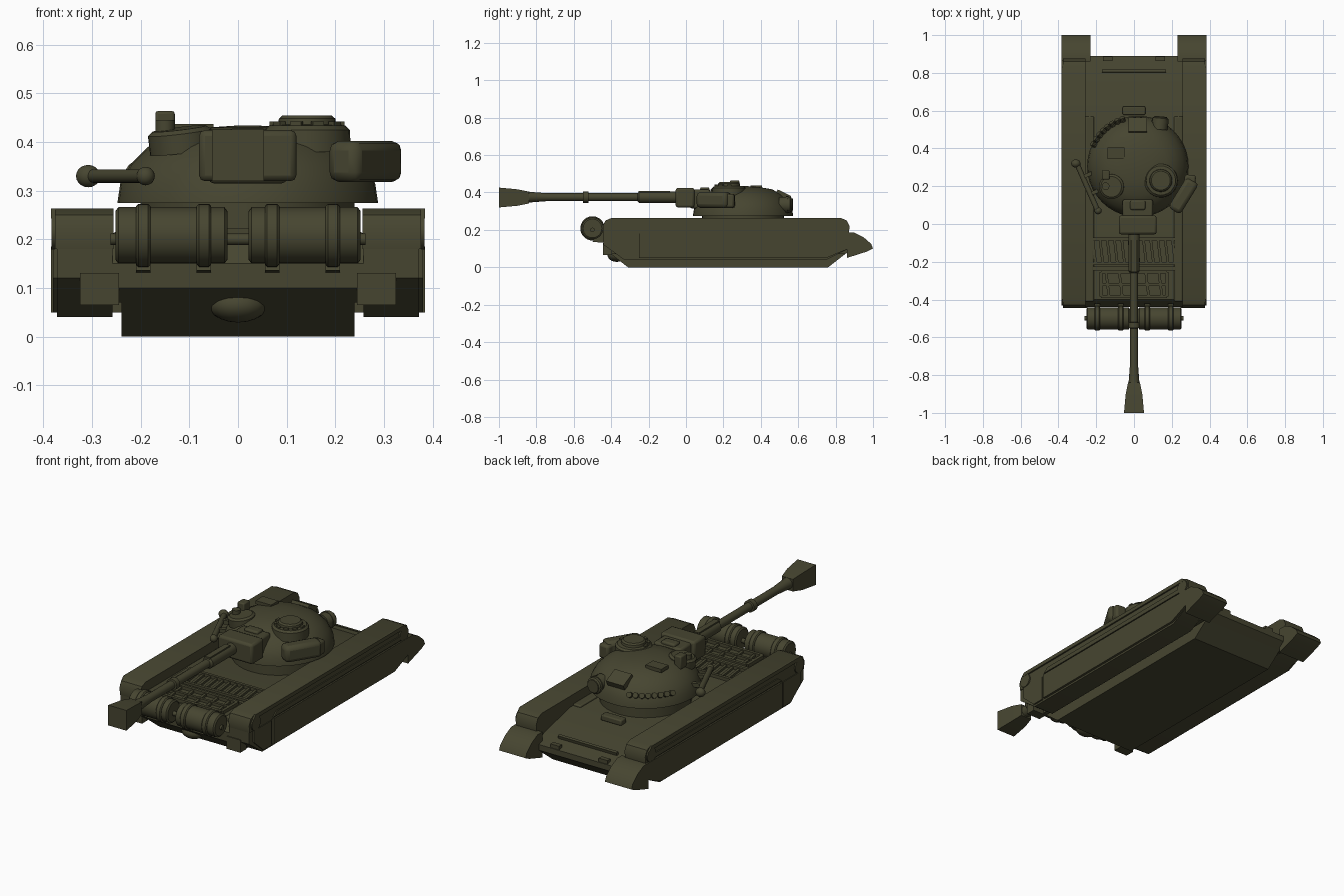
import bpy, bmesh, math
from mathutils import Vector, Matrix

cube = bpy.data.objects.get("Cube")
if cube:
    bpy.data.objects.remove(cube, do_unlink=True)

olive = bpy.data.materials.new("olive_drab")
olive.use_nodes = True
olive.diffuse_color = (0.062, 0.060, 0.030, 1)
olive.node_tree.nodes["Principled BSDF"].inputs["Base Color"].default_value = olive.diffuse_color
parts = []


def finish(name, bm, bevel=0):
    bmesh.ops.recalc_face_normals(bm, faces=bm.faces)
    mesh = bpy.data.meshes.new(name)
    bm.to_mesh(mesh)
    bm.free()
    mesh.materials.append(olive)
    ob = bpy.data.objects.new(name, mesh)
    bpy.context.collection.objects.link(ob)
    if bevel:
        mod = ob.modifiers.new("soft_edges", 'BEVEL')
        mod.width, mod.segments = bevel, 2
    parts.append(ob)
    return ob


def box(name, centre, size, turn=0, tilt=0, bevel=0):
    bm = bmesh.new()
    m = (Matrix.Translation(centre) @ Matrix.Rotation(turn, 4, 'Z')
         @ Matrix.Rotation(tilt, 4, 'X') @ Matrix.Diagonal((*size, 1)))
    bmesh.ops.create_cube(bm, size=1, matrix=m)
    return finish(name, bm, bevel)


def prism(name, profile, x0, x1, bevel=0):
    """Side outline (y, z) extruded across x."""
    bm = bmesh.new()
    face = bm.faces.new([bm.verts.new((x0, y, z)) for y, z in profile])
    new = bmesh.ops.extrude_face_region(bm, geom=[face])["geom"]
    bmesh.ops.translate(bm, vec=(x1 - x0, 0, 0),
                        verts=[v for v in new if isinstance(v, bmesh.types.BMVert)])
    return finish(name, bm, bevel)


def lathe(name, start, direction, rings, sides=24, twist=0):
    """Rings of (radius, distance) along an axis, closed at both ends."""
    bm = bmesh.new()
    m = Matrix.Translation(start) @ Vector(direction).to_track_quat('Z', 'Y').to_matrix().to_4x4()
    loops = []
    for r, d in rings:
        loops.append([bm.verts.new(m @ Vector((r * math.cos(a), r * math.sin(a), d)))
                      for a in (twist + math.tau * i / sides for i in range(sides))])
    for a, b in zip(loops, loops[1:]):
        for i in range(sides):
            j = (i + 1) % sides
            bm.faces.new((a[i], a[j], b[j], b[i]))
    bm.faces.new(loops[0])
    bm.faces.new(loops[-1])
    return finish(name, bm)


def rod(name, a, b, r, sides=16):
    d = Vector(b) - Vector(a)
    return lathe(name, a, d, [(r, 0), (r, d.length)], sides)


def ball(name, centre, size):
    bm = bmesh.new()
    bmesh.ops.create_uvsphere(bm, u_segments=16, v_segments=10, radius=1,
                              matrix=Matrix.Translation(centre) @ Matrix.Diagonal((*size, 1)))
    return finish(name, bm)


# Hull
prism("lower_hull", [(-.31, 0), (.76, 0), (.85, .07), (-.40, .07)], -.24, .24)
prism("upper_hull", [(-.40, .07), (.85, .07), (.89, .10), (.89, .13), (.60, .205),
                     (-.40, .205), (-.44, .15), (-.44, .10)], -.262, .262)
ball("rear_hull_boss", (0, -.37, .065), (.06, .05, .036))

# Track units, skirts and fenders on both sides
for side, s in (("left", 1), ("right", -1)):
    prism(f"{side}_track_body", [(-.44, .12), (-.33, .04), (.75, .04), (.87, .10), (.87, .19),
                                 (-.44, .19)], s * .258, s * .372)
    prism(f"{side}_track_cover", [(-.44, .18), (.87, .18), (.875, .22), (.86, .25), (.83, .263),
                                  (-.40, .263), (-.43, .25), (-.445, .22)], s * .256, s * .376)
    prism(f"{side}_cover_lip", [(-.42, .243), (.85, .243), (.83, .263), (-.40, .263)],
          s * .376, s * .384)
    prism(f"{side}_skirt", [(-.25, .05), (.75, .05), (.87, .10), (.87, .185), (-.25, .185)],
          s * .37, s * .384)
    prism(f"{side}_rear_skirt", [(-.41, .12), (-.33, .05), (-.265, .05), (-.265, .18),
                                 (-.41, .18)], s * .37, s * .380)
    prism(f"{side}_upper_rail", [(-.25, .192), (.83, .192), (.80, .215), (-.22, .215)],
          s * .374, s * .382)
    for y in (-.395, .83):
        rod(f"{side}_cover_wheel", (s * .37, y, .215), (s * .383, y, .215), .036)
    prism(f"{side}_fender", [(.86, .05), (.97, .085), (1.0, .10), (.99, .125), (.95, .16),
                             (.90, .185), (.86, .185)], s * .23, s * .384)
    box(f"{side}_rear_box", (s * .285, -.42, .098), (.08, .05, .066))
    box(f"{side}_deck_edge", (s * .235, .08, .2), (.045, .98, .03), bevel=.006)
    box(f"{side}_tow_hook", (s * .14, .875, .14), (.05, .025, .02))

# Glacis fittings
box("driver_hatch", (0, .60, .215), (.12, .045, .03), bevel=.006)
box("splash_board", (0, .81, .158), (.34, .014, .018), tilt=-.25)

# Engine deck: two framed grilles
for y, w, n, depth in ((-.145, .46, 12, .13), (-.32, .35, 5, .13)):
    for e in (-1, 1):
        box("grille_rail", (0, y + e * depth / 2, .21), (w, .016, .024))
        box("grille_end", (e * w / 2, y, .21), (.016, depth, .024))
    for i in range(n):
        box("grille_slat", ((i + .5) * w / n - w / 2, y, .207), (.014, depth, .018), turn=.12)
box("grille_crossbar", (0, -.32, .21), (.35, .014, .02))
box("deck_step", (0, -.235, .207), (.44, .02, .014))

# Rear fuel drums with straps and brackets
for side, s in (("left", 1), ("right", -1)):
    lathe(f"{side}_fuel_drum", (s * .022, -.50, .208), (s, 0, 0),
          [(.050, 0), (.058, .006), (.058, .224), (.050, .23)], 28)
    for x in (.07, .195):
        lathe("drum_strap", (s * x - .015, -.50, .208), (1, 0, 0),
              [(.060, 0), (.065, .005), (.065, .025), (.060, .03)], 28)
        prism("drum_bracket", [(-.50, .136), (-.42, .13), (-.42, .20), (-.46, .19)],
              s * x - .015, s * x + .015)
rod("drum_axle", (-.262, -.50, .20), (.262, -.50, .20), .012)

# Turret shell
lathe("turret_dome", (.02, .305, 0), (0, 0, 1),
      [(.268, .275), (.262, .315), (.240, .355), (.205, .39), (.155, .417), (.08, .430),
       (.02, .434)], 40)
lathe("turret_ring", (.02, .305, 0), (0, 0, 1), [(.22, .2), (.22, .278)], 32).scale = (1, 1, 1)

# Gun mantlet and barrel
box("mantlet", (.02, -.005, .372), (.20, .10, .105), bevel=.012)
box("mantlet_neck", (.02, .075, .365), (.16, .11, .10), bevel=.01)
lathe("gun_barrel", (0, -.04, .375), (0, -1, 0),
      [(.030, 0), (.030, .21), (.021, .22), (.021, .48), (.030, .482), (.030, .51),
       (.021, .512), (.021, .70), (.027, .78), (.038, .88)])
lathe("muzzle", (0, -.84, .373), (0, -1, 0),
      [(.045, 0), (.062, .06), (.075, .16)], 4, math.pi / 4)
box("sleeve_plate", (0, -.17, .402), (.03, .17, .012))

# Commander cupola
lathe("cupola", (.142, .23, 0), (0, 0, 1),
      [(.09, .38), (.088, .425), (.078, .434), (.06, .436), (.058, .448), (.05, .455)], 28)
for i in range(6):
    a = math.pi * (i / 5 + 1)
    box("cupola_periscope", (.142 + .07 * math.cos(a), .23 + .07 * math.sin(a), .434),
        (.014, .024, .016), turn=a)

# Gunner hatch, sight and roof fittings
lathe("gunner_hatch", (-.115, .20, .38), (-.12, -.06, 1), [(.066, 0), (.066, .04), (.055, .048)])
box("gunner_sight", (-.15, .26, .43), (.04, .05, .068), bevel=.006)
rod("sight_mount", (-.15, .20, .40), (-.15, .20, .445), .02)
box("roof_plate", (-.095, .375, .428), (.09, .06, .018))
box("rear_roof_box", (.02, .52, .385), (.10, .08, .03), tilt=-.45)
box("front_roof_block", (.02, .10, .405), (.08, .05, .045), bevel=.008)

# Turret side stowage
box("left_stowage_box", (.262, .15, .36), (.075, .19, .085), turn=-.55, bevel=.02)
box("left_stowage_end", (.295, .22, .355), (.06, .08, .075), turn=-.1, bevel=.012)
rod("right_snorkel", (-.305, .325, .33), (-.19, .065, .33), .014)
ball("snorkel_cap", (-.308, .32, .33), (.025, .022, .023))
ball("snorkel_foot", (-.19, .07, .33), (.019, .019, .019))
for x, y in ((-.265, .25), (-.225, .16)):
    box("snorkel_clamp", (x + .02, y + .01, .33), (.07, .02, .02), turn=.4)

# Smoke dischargers along the turret rear
for i in range(8):
    a = math.radians(108 + i * 6.5)
    c, sn = math.cos(a), math.sin(a)
    rod("smoke_discharger", (.02 + .235 * c, .305 + .235 * sn, .325),
        (.02 + .272 * c, .305 + .272 * sn, .345), .014, 10)
lathe("rear_canister", (.135, .50, .335), (.1, 1, 0),
      [(.042, 0), (.042, .06), (.034, .065), (.034, .07)], 20)
lathe("rear_canister_rim", (.138, .535, .335), (.1, 1, 0), [(.045, 0), (.045, .012)], 20)

# Smooth curved surfaces, keep hard edges
bpy.ops.object.select_all(action='DESELECT')
for ob in parts:
    ob.select_set(True)
bpy.context.view_layer.objects.active = parts[0]
bpy.ops.object.shade_smooth_by_angle(angle=math.radians(35))
